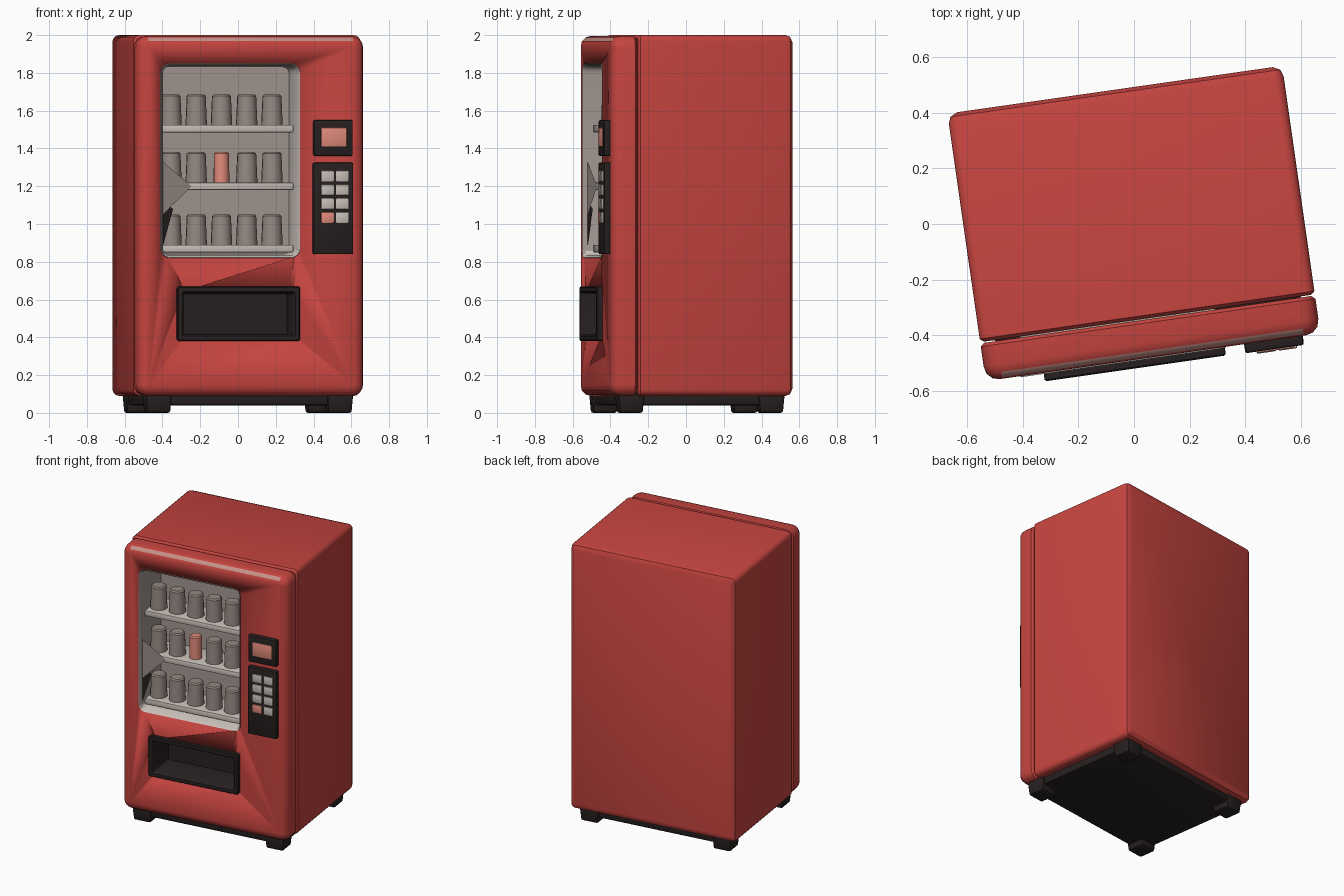
import bpy, bmesh, math
from mathutils import Matrix, Vector

cube = bpy.data.objects.get("Cube")
if cube:
    bpy.data.objects.remove(cube, do_unlink=True)

TURN = 0.142  # the whole machine stands slightly turned


def material(name, rgb):
    m = bpy.data.materials.new(name)
    m.use_nodes = True
    m.diffuse_color = (*rgb, 1)
    for node in m.node_tree.nodes:
        if node.type == 'BSDF_PRINCIPLED':
            node.inputs["Base Color"].default_value = (*rgb, 1)
            node.inputs["Roughness"].default_value = 0.7
    return m


red = material("red paint", (0.56, 0.058, 0.05))
black = material("black plastic", (0.02, 0.014, 0.014))
light = material("pale trim", (0.58, 0.52, 0.48))
grey = material("interior grey", (0.36, 0.305, 0.28))
can_grey = material("can grey", (0.3, 0.25, 0.225))
pink = material("salmon pink", (0.76, 0.26, 0.2))
worn = material("worn edge", (0.56, 0.28, 0.24))


def finish(name, bm, mats, smooth=True):
    mesh = bpy.data.meshes.new(name)
    bm.to_mesh(mesh)
    bm.free()
    for m in mats:
        mesh.materials.append(m)
    ob = bpy.data.objects.new(name, mesh)
    bpy.context.collection.objects.link(ob)
    ob.rotation_euler.z = TURN
    if smooth:
        bpy.ops.object.select_all(action='DESELECT')
        ob.select_set(True)
        bpy.context.view_layer.objects.active = ob
        bpy.ops.object.shade_smooth_by_angle(angle=math.radians(40))
    return ob


def ring(bm, rect, y, inset, r):
    """Rounded rectangle in x and z, counter-clockwise from the front."""
    x0, x1, z0, z1 = rect
    r = max(r - inset, 0.008)
    verts = []
    for k, (x, z, sx, sz) in enumerate(((x1, z0, -1, 1), (x1, z1, -1, -1),
                                        (x0, z1, 1, -1), (x0, z0, 1, 1))):
        for i in range(5):
            a = math.radians(-90 + 90 * k + 22.5 * i)
            verts.append(bm.verts.new((x + sx * (inset + r) + r * math.cos(a), y,
                                       z + sz * (inset + r) + r * math.sin(a))))
    return verts


def loft(name, rect, profile, r, mats, solid=True, rule=None):
    """Loft rounded rectangles along y; profile holds (y, inset)."""
    bm = bmesh.new()
    rings = [ring(bm, rect, y, inset, r) for y, inset in profile]
    for f, b in zip(rings, rings[1:]):
        for i in range(len(f)):
            j = (i + 1) % len(f)
            bm.faces.new((f[i], f[j], b[j], b[i]))
    bm.faces.new(rings[-1])
    if solid:
        bm.faces.new(rings[0][::-1])
        bmesh.ops.recalc_face_normals(bm, faces=bm.faces[:])
    bm.normal_update()
    if rule:
        for face in bm.faces:
            face.material_index = rule(face)
    return finish(name, bm, mats)


def box(name, lo, hi, mat, bevel=0.008, taper=1.0):
    lo, hi = Vector(lo), Vector(hi)
    bm = bmesh.new()
    bmesh.ops.create_cube(bm, size=1)
    for v in bm.verts:
        if v.co.z < 0:
            v.co.x *= taper
            v.co.y *= taper
    bmesh.ops.transform(bm, verts=bm.verts[:], matrix=Matrix.Translation(
        (lo + hi) / 2) @ Matrix.Diagonal((*(hi - lo), 1)))
    if bevel:
        bmesh.ops.bevel(bm, geom=bm.edges[:], offset=bevel, segments=2,
                        profile=0.5, affect='EDGES')
    return finish(name, bm, [mat])


# Cabinet and door shells
body = loft("cabinet", (-0.607, 0.607, 0.09, 2.0),
            [(-0.342, 0.014), (-0.33, 0), (0.45, 0), (0.474, 0.009), (0.487, 0.035)],
            0.035, [red])
door = loft("door", (-0.607, 0.607, 0.09, 1.995),
            [(-0.346, 0.014), (-0.358, 0), (-0.43, 0), (-0.458, 0.007),
             (-0.477, 0.027), (-0.483, 0.052)], 0.06, [red, worn],
            rule=lambda f: int(f.normal.z > 0.4 and f.normal.y < -0.5
                               and abs(f.calc_center_median().x) < 0.1))

# Openings for the window and the collection bin
WINDOW = (-0.483, 0.264, 0.82, 1.85)
BIN = (-0.397, 0.26, 0.38, 0.67)
for rect, inset, depth in ((WINDOW, 0.003, -0.17), (BIN, 0.025, -0.27)):
    cutter = loft("opening_cutter", rect, [(-0.6, inset), (depth, inset)], 0.05, [red])
    cutter.hide_render = True
    for target in (body, door):
        mod = target.modifiers.new("opening", 'BOOLEAN')
        mod.operation = 'DIFFERENCE'
        mod.solver = 'EXACT'
        mod.object = cutter
        bpy.context.view_layer.objects.active = target
        bpy.ops.object.modifier_apply(modifier=mod.name)
    bpy.data.objects.remove(cutter, do_unlink=True)

# Display lining: pale on the right wall and floor, grey elsewhere
loft("display_lining", WINDOW,
     [(-0.482, 0), (-0.487, 0.002), (-0.472, 0.014), (-0.2, 0.02)], 0.05,
     [grey, light], solid=False,
     rule=lambda f: int(f.normal.x < -0.5 or f.normal.z > 0.5))

# Shelves with rows of cans
for row, top in enumerate((0.89, 1.22, 1.525)):
    box(f"shelf_{row + 1}", (-0.465, -0.43, top - 0.04), (0.235, -0.2, top), light, 0.006)
    for col in range(5):
        special = row == 1 and col == 2
        bm = bmesh.new()
        h = 0.16
        bmesh.ops.create_cone(
            bm, cap_ends=True, segments=14, depth=h,
            radius1=0.042 if special else 0.057, radius2=0.04 if special else 0.05,
            matrix=Matrix.Translation((-0.407 + 0.135 * col, -0.34, top + h / 2)))
        rim = [e for e in bm.edges if all(v.co.z > top + h / 2 for v in e.verts)]
        bmesh.ops.bevel(bm, geom=rim, offset=0.008, segments=1, affect='EDGES')
        finish(f"can_{row + 1}_{col + 1}", bm, [pink if special else can_grey])


# Folded panels against the left wall of the display
def panel(name, points, mat):
    bm = bmesh.new()
    bm.faces.new([bm.verts.new(p) for p in points])
    finish(name, bm, [mat], smooth=False)


panel("side_flap", [(-0.468, -0.46, 1.05), (-0.31, -0.43, 1.2), (-0.468, -0.46, 1.33)], can_grey)
panel("corner_flap", [(-0.468, -0.46, 0.88), (-0.41, -0.44, 1.08), (-0.468, -0.46, 1.12)], black)

# Collection bin with a raised frame and deep pocket
loft("collection_bin", BIN,
     [(-0.475, 0), (-0.508, 0), (-0.514, 0.006), (-0.514, 0.027), (-0.505, 0.034),
      (-0.3, 0.04)], 0.014, [black], solid=False)

# Payment screen and keypad
box("screen_panel", (0.333, -0.516, 1.36), (0.54, -0.47, 1.55), black)
box("screen", (0.37, -0.521, 1.41), (0.508, -0.512, 1.51), pink, 0.004)
box("keypad_panel", (0.33, -0.516, 0.84), (0.543, -0.47, 1.325), black)
for r in range(4):
    for c in range(2):
        x, z = 0.405 + 0.078 * c, 1.034 + 0.073 * r
        box(f"key_{r + 1}_{c + 1}", (x - 0.034, -0.524, z - 0.029),
            (x + 0.034, -0.512, z + 0.029), pink if r == c == 0 else light, 0.005)

# Base and corner feet
box("base", (-0.54, -0.425, 0.04), (0.54, 0.435, 0.11), black, 0.012)
for side, x in (("left", 0.485), ("right", -0.485)):
    for end, y in (("front", -0.37), ("back", 0.38)):
        box(f"{end}_{side}_foot", (x - 0.07, y - 0.07, 0), (x + 0.07, y + 0.07, 0.1),
            black, 0.012, taper=0.88)
